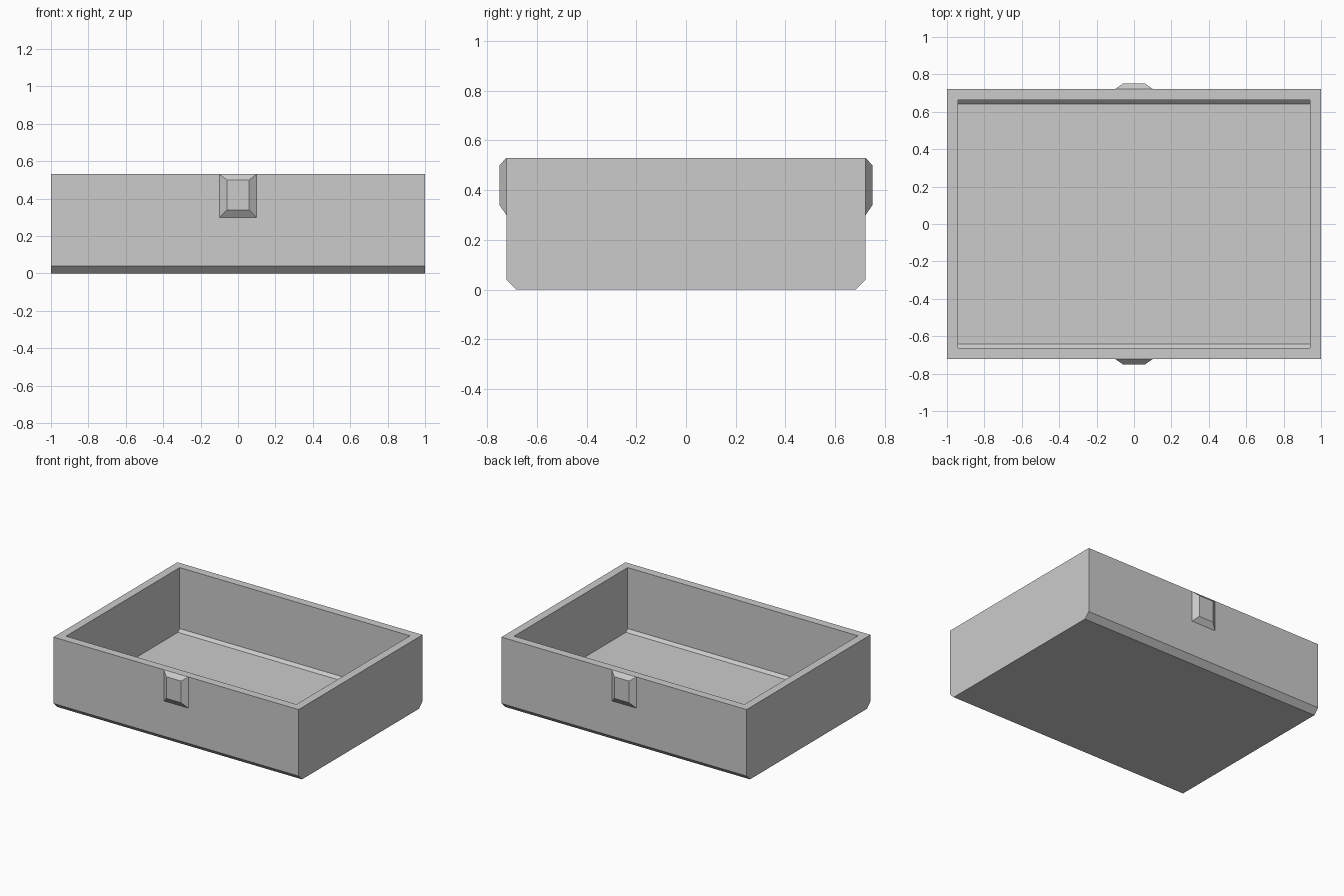
import bpy, bmesh

if "Cube" in bpy.data.objects:
    bpy.data.objects.remove(bpy.data.objects["Cube"], do_unlink=True)

HALF_X, HALF_Y, HEIGHT = 1.0, 0.722, 0.53
CHAMFER, WALL = 0.04, 0.06

grey = bpy.data.materials.new("plain_grey")
grey.use_nodes = True
colour = (0.6, 0.6, 0.6, 1.0)
grey.diffuse_color = colour
grey.node_tree.nodes["Principled BSDF"].inputs["Base Color"].default_value = colour


def finish(bm, name):
    mesh = bpy.data.meshes.new(name)
    bm.to_mesh(mesh)
    bm.free()
    mesh.materials.append(grey)
    obj = bpy.data.objects.new(name, mesh)
    bpy.context.collection.objects.link(obj)
    return obj


def extrude_face(bm, face):
    """Extrude one face in place and return the new cap."""
    cap = bmesh.ops.extrude_face_region(bm, geom=[face])["geom"]
    cap = next(g for g in cap if isinstance(g, bmesh.types.BMFace))
    if face.is_valid:
        bmesh.ops.delete(bm, geom=[face], context="FACES_ONLY")
    return cap


# Tray shell: chamfered profile swept along x
bm = bmesh.new()
inner = HALF_Y - CHAMFER
profile = [(-inner, 0), (inner, 0), (HALF_Y, CHAMFER), (HALF_Y, HEIGHT),
           (-HALF_Y, HEIGHT), (-HALF_Y, CHAMFER)]
end = bm.faces.new([bm.verts.new((-HALF_X, y, z)) for y, z in profile])
sweep = bmesh.ops.extrude_face_region(bm, geom=[end], use_keep_orig=True)["geom"]
for v in sweep:
    if isinstance(v, bmesh.types.BMVert):
        v.co.x = HALF_X
bmesh.ops.recalc_face_normals(bm, faces=bm.faces[:])

# Cavity: inset rim, straight walls, then a sloped step down to the floor
top = max(bm.faces, key=lambda f: f.calc_center_median().z)
bmesh.ops.inset_region(bm, faces=[top], thickness=WALL, use_even_offset=True)
for depth, narrowing in ((0.08, 0.0), (0.06, 0.02)):
    top = extrude_face(bm, top)
    for v in top.verts:
        v.co.z = depth
        v.co.y -= narrowing if v.co.y > 0 else -narrowing
bmesh.ops.recalc_face_normals(bm, faces=bm.faces[:])
finish(bm, "tray")


# Latches: bevelled pads on the front and back walls
def rectangle(bm, half_width, y, low, high):
    corners = ((-half_width, low), (half_width, low), (half_width, high), (-half_width, high))
    return [bm.verts.new((x, y, z)) for x, z in corners]


for name, side in (("front_latch", -1), ("back_latch", 1)):
    bm = bmesh.new()
    base = rectangle(bm, 0.1, side * HALF_Y, 0.3, HEIGHT)
    pad = rectangle(bm, 0.06, side * 0.75, 0.34, 0.5)
    faces = [pad] + [(base[i], base[i - 1], pad[i - 1], pad[i]) for i in range(4)]
    for f in faces:
        face = bm.faces.new(f)
        face.normal_update()
        # Face away from the middle of the pad's base
        outward = face.calc_center_median()
        outward.y -= side * (HALF_Y - 0.05)
        outward.z -= 0.415
        if face.normal.dot(outward) < 0:
            face.normal_flip()
    finish(bm, name)
